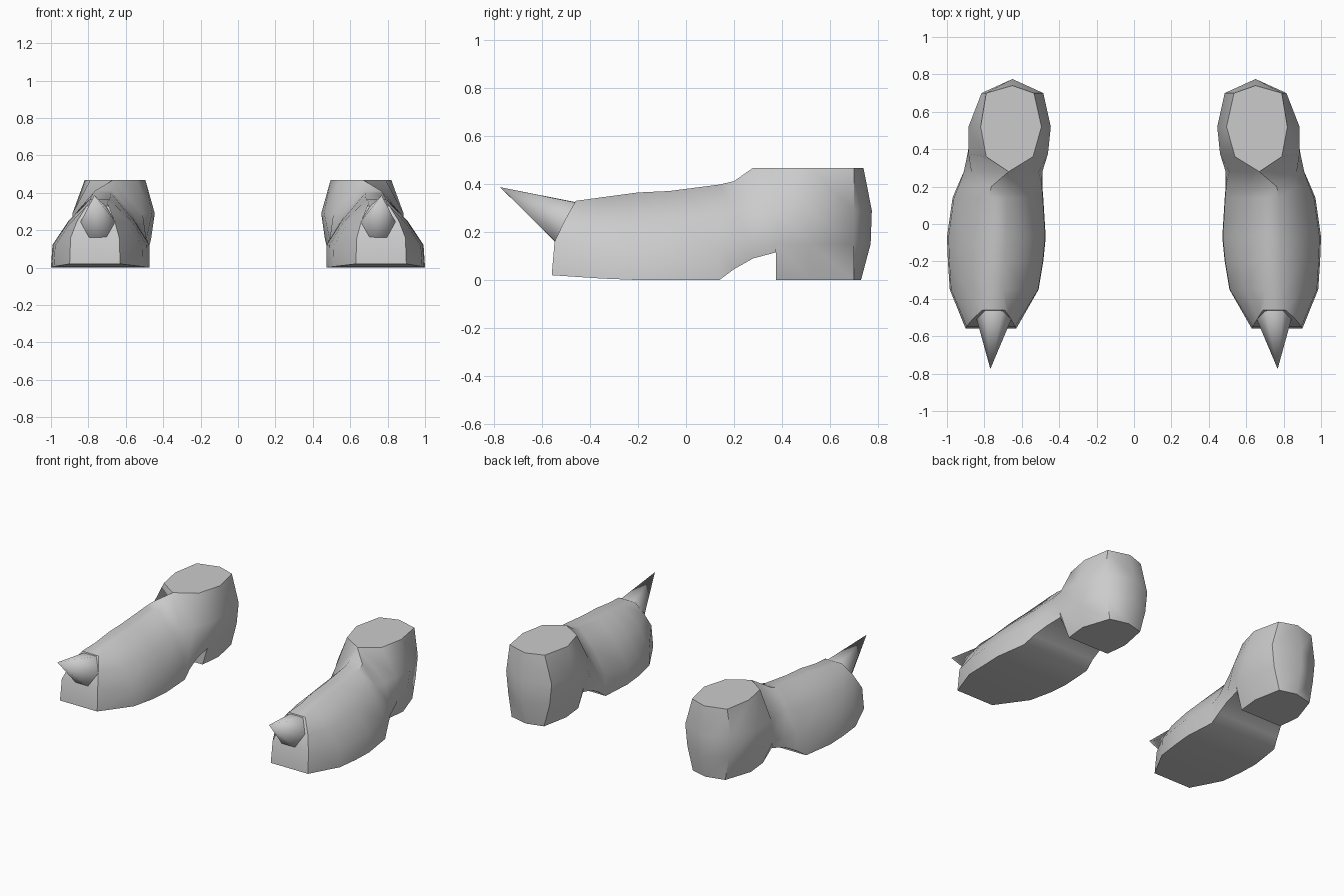
import bpy, bmesh, math
from mathutils import Vector

if "Cube" in bpy.data.objects:
    bpy.data.objects.remove(bpy.data.objects["Cube"])

grey = bpy.data.materials.new("plain grey")
grey.use_nodes = True
grey.diffuse_color = (0.6, 0.6, 0.6, 1)
grey.node_tree.nodes["Principled BSDF"].inputs["Base Color"].default_value = (0.6, 0.6, 0.6, 1)


def section(ys, zs, pairs):
    """Eight point cross-section: four levels, each with an inner and an outer x."""
    inner = [Vector((p[0], y, z)) for p, y, z in zip(pairs, ys, zs)]
    outer = [Vector((p[1], y, z)) for p, y, z in zip(pairs, ys, zs)]
    return inner + outer[::-1]


def foot(y, zb, zt, xi, xo):
    """Domed section of the front half of the shoe."""
    w, h = xo - xi, zt - zb
    zs = (zb, zb + 0.33 * h, zb + 0.68 * h, zt)
    us = ((0, 1), (0.005, 0.985), (0.16, 0.82), (0.4, 0.6))
    return section([y] * 4, zs, [(xi + a * w, xi + b * w) for a, b in us])


def heel(y, zb, pairs, y_top=None):
    """Section of the heel and ankle, ending at the flat opening."""
    return section([y, y, y, y_top or y], (zb, 0.15, 0.29, 0.468), pairs)


ankle = [(0.48, 0.89), (0.46, 0.885), (0.54, 0.79)]
SECTIONS = [
    # toe
    section((-0.56, -0.548, -0.505, -0.46), (0.02, 0.16, 0.25, 0.33),
            [(0.63, 0.90), (0.635, 0.895), (0.66, 0.86), (0.69, 0.81)]),
    # ball of the foot, instep and arch
    foot(-0.35, 0.006, 0.345, 0.51, 0.985),
    foot(-0.20, 0.0, 0.365, 0.485, 0.995),
    foot(-0.07, 0.0, 0.371, 0.472, 1.0),
    foot(0.14, 0.0, 0.398, 0.485, 0.97),
    foot(0.20, 0.045, 0.412, 0.49, 0.945),
    # ankle, heel step and heel
    heel(0.28, 0.09, [(0.49, 0.91), (0.49, 0.91), (0.51, 0.87), (0.67, 0.67)]),
    heel(0.375, 0.115, [(0.485, 0.885)] + ankle, 0.36),
    heel(0.375, 0.0, [(0.52, 0.82)] + ankle, 0.36),
    heel(0.52, 0.0, [(0.505, 0.835), (0.465, 0.865), (0.445, 0.885), (0.495, 0.82)]),
    heel(0.70, 0.0, [(0.54, 0.775), (0.50, 0.80), (0.485, 0.815), (0.535, 0.79)]),
    section((0.73, 0.77, 0.775, 0.74), (0, 0.15, 0.29, 0.468), [(0.65, 0.65)] * 4),
]


def finish(bm, name, side, angle):
    """Mirror to the given side, then make a smooth shaded object."""
    for v in bm.verts:
        v.co.x *= side
    bmesh.ops.recalc_face_normals(bm, faces=bm.faces)
    mesh = bpy.data.meshes.new(name)
    bm.to_mesh(mesh)
    bm.free()
    mesh.materials.append(grey)
    ob = bpy.data.objects.new(name, mesh)
    bpy.context.collection.objects.link(ob)
    bpy.ops.object.select_all(action='DESELECT')
    ob.select_set(True)
    bpy.context.view_layer.objects.active = ob
    bpy.ops.object.shade_smooth_by_angle(angle=math.radians(angle))


def shoe(name, side):
    bm = bmesh.new()
    rings = [[bm.verts.new(p) for p in ring] for ring in SECTIONS]
    for a, b in zip(rings, rings[1:]):
        for i in range(8):
            j = (i + 1) % 8
            bm.faces.new((a[i], a[j], b[j], b[i]))
    # close the toe
    t = rings[0]
    for i in range(3):
        bm.faces.new((t[i], t[i + 1], t[6 - i], t[7 - i]))
    bmesh.ops.remove_doubles(bm, verts=bm.verts, dist=0.0005)
    bmesh.ops.recalc_face_normals(bm, faces=bm.faces)
    # crisp rim round the flat opening
    bm.normal_update()
    for f in bm.faces:
        if all(v.co.z > 0.46 for v in f.verts):
            for e in f.edges:
                if any(min(v.co.z for v in g.verts) < 0.46 for g in e.link_faces):
                    e.smooth = False
    finish(bm, name, side, 50)


def toe_spike(name, side):
    # six-sided cone pointing forward and up from the toe
    base, tip = Vector((0.75, -0.505, 0.243)), Vector((0.768, -0.775, 0.387))
    axis = (tip - base).normalized()
    across = Vector((1, 0, 0))
    across = (across - axis * across.dot(axis)).normalized()
    up = axis.cross(across)
    bm = bmesh.new()
    ring = []
    for k in range(6):
        a = math.radians(60 * k)
        ring.append(bm.verts.new(base + across * 0.094 * math.cos(a) + up * 0.106 * math.sin(a)))
    point = bm.verts.new(tip)
    for k in range(6):
        bm.faces.new((ring[k], ring[(k + 1) % 6], point))
    bm.faces.new(ring)
    finish(bm, name, side, 62)


for label, side in (("left", 1), ("right", -1)):
    shoe(label + "_shoe", side)
    toe_spike(label + "_toe_spike", side)
